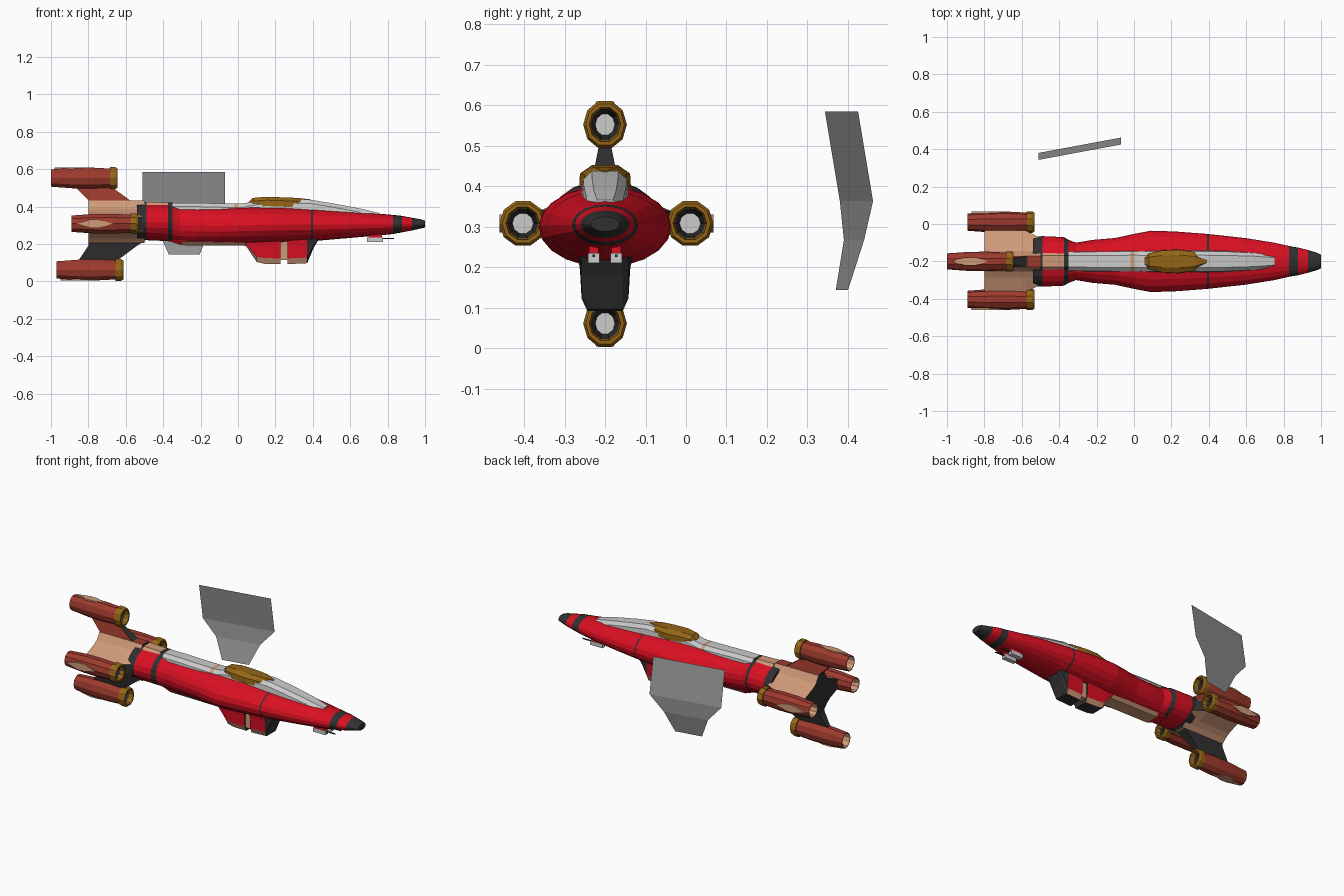
import bpy, bmesh
from math import cos, sin, pi
from mathutils import Vector

if "Cube" in bpy.data.objects:
    bpy.data.objects.remove(bpy.data.objects["Cube"])

CY = -0.2  # ship centreline in y
COLS = {"red": (.7, .005, .016), "tan": (.63, .32, .19), "brown": (.34, .042, .026),
        "gold": (.3, .13, .008), "dark": (.03, .03, .03), "grey": (.56, .56, .56),
        "steel": (.32, .32, .32)}
MATS = {}
for key, c in COLS.items():
    MATS[key] = bpy.data.materials.new(key)
    MATS[key].diffuse_color = (*c, 1)


def loft(name, rings, mats, caps=("dark", "dark")):
    """Skin a list of rings; mats gives one colour (or a per-side list) per segment."""
    bm = bmesh.new()
    keys = list(COLS)
    vs = [[bm.verts.new(p) for p in r] for r in rings]
    n = len(rings[0])
    for s in range(len(rings) - 1):
        m = mats[s] if isinstance(mats, list) else mats
        for i in range(n):
            j = (i + 1) % n
            f = bm.faces.new((vs[s][i], vs[s][j], vs[s + 1][j], vs[s + 1][i]))
            f.material_index = keys.index(m if isinstance(m, str) else m[i])
    for r, c in zip((vs[0], vs[-1]), caps):
        bm.faces.new(r).material_index = keys.index(c)
    bmesh.ops.recalc_face_normals(bm, faces=bm.faces)
    me = bpy.data.meshes.new(name)
    bm.to_mesh(me)
    bm.free()
    for k in keys:
        me.materials.append(MATS[k])
    ob = bpy.data.objects.new(name, me)
    bpy.context.collection.objects.link(ob)
    return ob


def oval(x, w, z0, z1, n=20, y=CY):
    h, zc = (z1 - z0) / 2, (z0 + z1) / 2
    return [(x, y + w * cos(2 * pi * i / n), zc + h * sin(2 * pi * i / n)) for i in range(n)]


def sym(x, half, y=CY):
    """Mirror a half outline of (w, z) points, listed top to bottom."""
    return [(x, y + w, z) for w, z in half] + [(x, y - w, z) for w, z in reversed(half)]


def box(name, x, y, z, col):
    loft(name, [[(a, y[0], z[0]), (a, y[1], z[0]), (a, y[1], z[1]), (a, y[0], z[1])] for a in x],
         col, (col, col))


# Hull with dark bands
hull = [(-.54, .132, .22, .415), (-.49, .135, .22, .415), (-.375, .13, .215, .415),
        (-.35, .115, .21, .41), (-.31, .1, .2, .4), (-.22, .115, .2, .395), (-.1, .125, .198, .395),
        (0, .147, .198, .4), (.09, .164, .2, .4), (.22, .16, .205, .4), (.39, .147, .215, .39),
        (.4, .146, .215, .39), (.6, .124, .232, .375), (.75, .1, .245, .362), (.83, .082, .253, .355),
        (.877, .074, .262, .35), (.93, .061, .272, .34), (.98, .046, .283, .331), (1, .036, .288, .324)]
bands = ["red"] * (len(hull) - 1)
for i in (0, 2, 10, 14, 16, 17):
    bands[i] = "dark"
loft("hull", [oval(*h) for h in hull], bands)

# Tail core, flaring into the side wings
def tail_ring(x, w, z):
    return sym(x, [(.03, .432), (.055, .39), (.085, .372), (w, z), (w, .62 - z),
                   (.085, .25), (.055, .23), (.03, .205)])

loft("tail_core", [tail_ring(-.8, .165, .338), tail_ring(-.58, .165, .338), tail_ring(-.5, .125, .345)],
     [["tan"] * 15 + ["brown"], ["tan"] * 3 + ["dark"] + ["tan"] * 7 + ["dark"] + ["tan"] * 3 + ["brown"]])

# Spine fairing along the back
def spine_ring(x, w, z):
    return sym(x, [(w * .55, z), (w * .9, z - .02), (w, z - .07)])

spine = [(-.55, .05, .425), (-.49, .055, .425), (-.375, .055, .422), (-.35, .055, .42), (-.24, .057, .42),
         (-.14, .058, .417), (-.02, .06, .415), (0, .06, .415), (.06, .06, .415)]
loft("spine", [spine_ring(*s) for s in spine],
     ["dark", "tan", "dark", "grey", "grey", "grey", "tan", "grey"])

# Canopy fairing and gold cockpit glass
canopy = [(.02, .058, .415), (.1, .06, .43), (.38, .06, .437), (.5, .058, .418), (.65, .05, .39),
          (.75, .036, .366)]
loft("canopy_fairing", [spine_ring(*s) for s in canopy], "grey", ("grey", "grey"))
glass = [(.035, .012, .402), (.08, .042, .446), (.15, .058, .452), (.24, .062, .449),
         (.32, .05, .446), (.39, .01, .438)]
loft("cockpit_glass", [sym(x, [(w * .55, z), (w, z - .018), (w * 1.03, z - .05)]) for x, w, z in glass],
     "gold", ("gold", "gold"))

# Keel fairing under the hull
loft("keel", [sym(x, [(w, .25), (w * .95, z + .02), (w * .65, z)]) for x, w, z in
              [(-.4, .05, .225), (-.3, .065, .193), (.06, .065, .19), (.2, .065, .2), (.42, .05, .225)]],
     ["red", ["red", "tan", "tan", "tan", "red", "red"], "red", "red"])

# Belly intakes, split in two by a recessed strip
def pod_ring(x, z):
    t = (.245 - z) / .15
    return sym(x, [(.07, .245), (.062, .245 - .05 * t), (.058, .245 - .12 * t), (.044, z)])

pod_cols = ["red", "red", "tan", "dark", "tan", "red", "red", "red"]
loft("rear_intake", [pod_ring(*p) for p in [(.035, .2), (.1, .103), (.14, .094), (.228, .092)]], [pod_cols] * 3)
loft("front_intake", [pod_ring(*p) for p in [(.265, .092), (.37, .097), (.405, .18), (.43, .222)]],
     [pod_cols, "dark", "dark"])
box("intake_divider", (.22, .28), (CY - .05, CY + .05), (.115, .24), "tan")

# Chin guns
for s in (-1, 1):
    y = CY + s * .028
    box("chin_gun", (.69, .775), (y - .014, y + .014), (.21, .235), "grey")
    box("gun_mount", (.7, .77), (y - .012, y + .012), (.23, .262), "red")
    box("gun_barrel", (.77, .835), (y - .003, y + .003), (.225, .231), "dark")

# Swept vertical fins joining the tail to the upper and lower engines
def fin_ring(x0, x1, w, z):
    return [(x0, CY - w, z), (x1, CY - w, z), (x1, CY + w, z), (x0, CY + w, z)]

loft("upper_fin", [fin_ring(-.8, -.5, .03, .41), fin_ring(-.8, -.58, .028, .435), fin_ring(-.88, -.69, .012, .515)],
     [["brown", "dark", "brown", "dark"]] * 2)
loft("lower_fin", [fin_ring(-.8, -.48, .035, .23), fin_ring(-.8, -.54, .028, .19), fin_ring(-.86, -.66, .012, .1)],
     "dark")

# Engines: hollow lathed pods with gold lips and tan patches on the outer side
PROFILE = [(.15, .033), (0, .041), (0, .046), (.12, .055), (.22, .056), (.315, .051), (.315, .058),
           (.345, .058), (.357, .051), (.357, .042), (.33, .038), (.25, .026)]
ECOLS = ["tan", "tan", "brown", "brown", "brown", "gold", "gold", "gold", "gold", "gold", "dark"]
for name, x, y, z, d in [("upper_engine", -1, CY, .552, (0, 1)), ("lower_engine", -.97, CY, .061, (0, -1)),
                         ("left_engine", -.89, CY - .203, .308, (-1, 0)),
                         ("right_engine", -.89, CY + .21, .308, (1, 0))]:
    ky, kz = (.93, 1.05) if d[1] else (1, 1)
    loft(name, [oval(x + a, r * ky, z - r * kz, z + r * kz, 10, y) for a, r in PROFILE],
         ECOLS, ("dark", "grey"))
    patch = []
    for out in (.03, .0575):
        patch.append([(x + a, y + d[0] * out + d[1] * b, z + d[1] * out + d[0] * b)
                      for a, b in [(.02, 0), (.1, .022), (.15, .022), (.22, 0), (.15, -.022), (.1, -.022)]])
    loft(name + "_patch", patch, "tan", ("tan", "tan"))

# Detached bent side panel: a thin sheet skewed about z
rows = [(-.51, .343, -.07, .425, .585), (-.51, .38, -.07, .462, .363),
        (-.425, .39, -.155, .44, .267), (-.37, .37, -.205, .4, .143)]
bm = bmesh.new()
pts = [(bm.verts.new((a, b, z)), bm.verts.new((c, e, z))) for a, b, c, e, z in rows]
for p, q in zip(pts, pts[1:]):
    bm.faces.new((p[0], p[1], q[1], q[0]))
me = bpy.data.meshes.new("side_panel")
bm.to_mesh(me)
bm.free()
me.materials.append(MATS["steel"])
bpy.context.collection.objects.link(bpy.data.objects.new("side_panel", me))

for m in bpy.data.materials:
    if m.users and not m.is_grease_pencil:
        m.use_nodes = True
        m.node_tree.nodes["Principled BSDF"].inputs["Base Color"].default_value = m.diffuse_color
